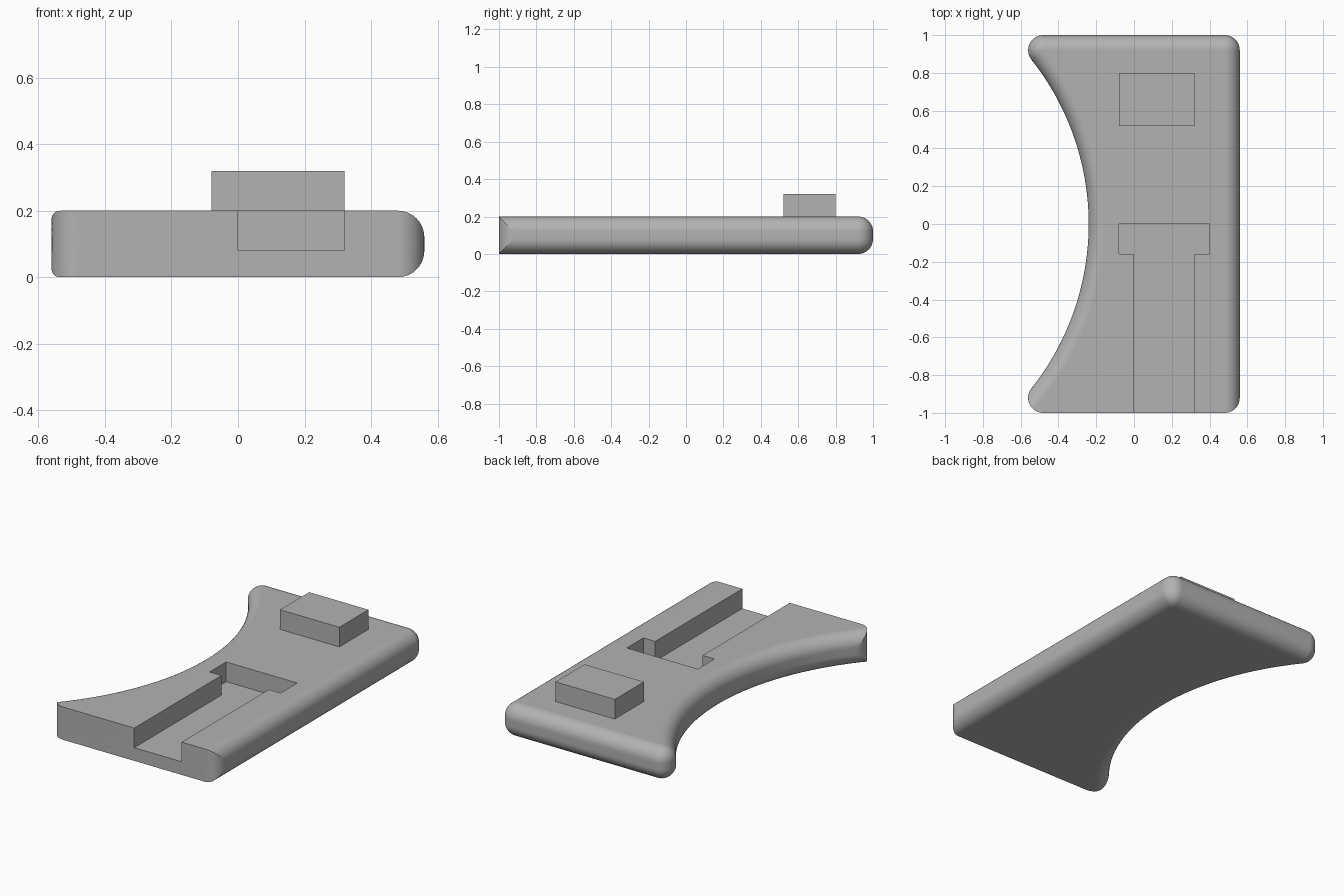
import bpy, bmesh
from math import sin, cos, pi, sqrt, atan2, acos, radians

cube = bpy.data.objects.get("Cube")
if cube:
    bpy.data.objects.remove(cube, do_unlink=True)

HALF_W, HEIGHT, FILLET, SCOOP = 0.56, 0.2, 0.08, 1.4
SCOOP_X = -0.24 - SCOOP            # centre of the concave side arc
STEPS, ARC_STEPS = 10, 48
CORNER_Y = 1 - FILLET
RIGHT_X = HALF_W - FILLET
LEFT_X = SCOOP_X + sqrt((SCOOP + FILLET) ** 2 - CORNER_Y ** 2)

grey = bpy.data.materials.new("plain_grey")
grey.use_nodes = True
colour = (0.45, 0.45, 0.45, 1)
grey.diffuse_color = colour
grey.node_tree.nodes["Principled BSDF"].inputs["Base Color"].default_value = colour


def arc(cx, cy, radius, start, end, steps):
    angles = [start + (end - start) * i / steps for i in range(steps + 1)]
    return [(cx + radius * cos(a), cy + radius * sin(a)) for a in angles]


def outline(inset):
    """Plan outline: the sides and back shrink by inset, the front stays put."""
    small = FILLET - inset
    big = SCOOP + inset
    tip = atan2(CORNER_Y, LEFT_X - SCOOP_X)
    # where the scoop meets the front left rounding
    gap = SCOOP + FILLET
    cosine = (gap ** 2 + FILLET ** 2 - big ** 2) / (2 * gap * FILLET)
    meet = pi - tip + acos(max(-1, min(1, cosine)))
    mx, my = LEFT_X + FILLET * cos(meet), -CORNER_Y + FILLET * sin(meet)
    scoop_end = atan2(my, mx - SCOOP_X)
    right_end = -acos(small / FILLET)
    points = arc(RIGHT_X, CORNER_Y, small, 0, pi / 2, STEPS)
    points += arc(LEFT_X, CORNER_Y, small, pi / 2, pi + tip, STEPS)
    points += arc(SCOOP_X, 0, big, tip, scoop_end, ARC_STEPS)[1:]
    points += arc(LEFT_X, -CORNER_Y, FILLET, meet, 1.5 * pi, STEPS)[1:]
    points += arc(RIGHT_X, -CORNER_Y, FILLET, -pi / 2, right_end, STEPS)
    return points


def finish(name, bm):
    bmesh.ops.remove_doubles(bm, verts=bm.verts, dist=1e-5)
    bmesh.ops.recalc_face_normals(bm, faces=bm.faces)
    mesh = bpy.data.meshes.new(name)
    bm.to_mesh(mesh)
    bm.free()
    mesh.materials.append(grey)
    obj = bpy.data.objects.new(name, mesh)
    bpy.context.collection.objects.link(obj)
    return obj


def prism(name, points, low, high):
    bm = bmesh.new()
    face = bm.faces.new([bm.verts.new((x, y, low)) for x, y in points])
    top = bmesh.ops.extrude_face_region(bm, geom=[face])["geom"]
    moved = [v for v in top if isinstance(v, bmesh.types.BMVert)]
    bmesh.ops.translate(bm, verts=moved, vec=(0, 0, high - low))
    return finish(name, bm)


# Plate: plan outlines lofted through the rounded edge profile
levels = []
for i in range(STEPS + 1):
    a = pi / 2 * i / STEPS
    levels.append((FILLET * (1 - cos(a)), FILLET * (1 - sin(a))))
levels = levels[::-1] + [(inset, HEIGHT - z) for inset, z in levels]
bm = bmesh.new()
rings = [[bm.verts.new((x, y, z)) for x, y in outline(inset)] for inset, z in levels]
for lower, upper in zip(rings, rings[1:]):
    for i in range(len(lower)):
        j = (i + 1) % len(lower)
        bm.faces.new((lower[i], lower[j], upper[j], upper[i]))
bm.faces.new(rings[0][::-1])
bm.faces.new(rings[-1])
plate = finish("plate", bm)

# T-shaped slot, open at the front
cutter = prism("slot_cutter", [(0, -1.1), (0.32, -1.1), (0.32, -0.16), (0.4, -0.16),
                               (0.4, 0), (-0.08, 0), (-0.08, -0.16), (0, -0.16)], 0.08, 0.3)
cutter.hide_render = True
cut = plate.modifiers.new("slot", 'BOOLEAN')
cut.operation, cut.solver, cut.object = 'DIFFERENCE', 'EXACT', cutter
bpy.ops.object.select_all(action='DESELECT')
plate.select_set(True)
bpy.context.view_layer.objects.active = plate
bpy.ops.object.modifier_apply(modifier=cut.name)
bpy.data.objects.remove(cutter, do_unlink=True)
bpy.ops.object.shade_smooth_by_angle(angle=radians(25))
weighted = plate.modifiers.new("clean_shading", 'WEIGHTED_NORMAL')
weighted.keep_sharp = True

# Raised block near the back
prism("raised_block", [(-0.08, 0.52), (0.32, 0.52), (0.32, 0.8), (-0.08, 0.8)], HEIGHT, 0.32)
